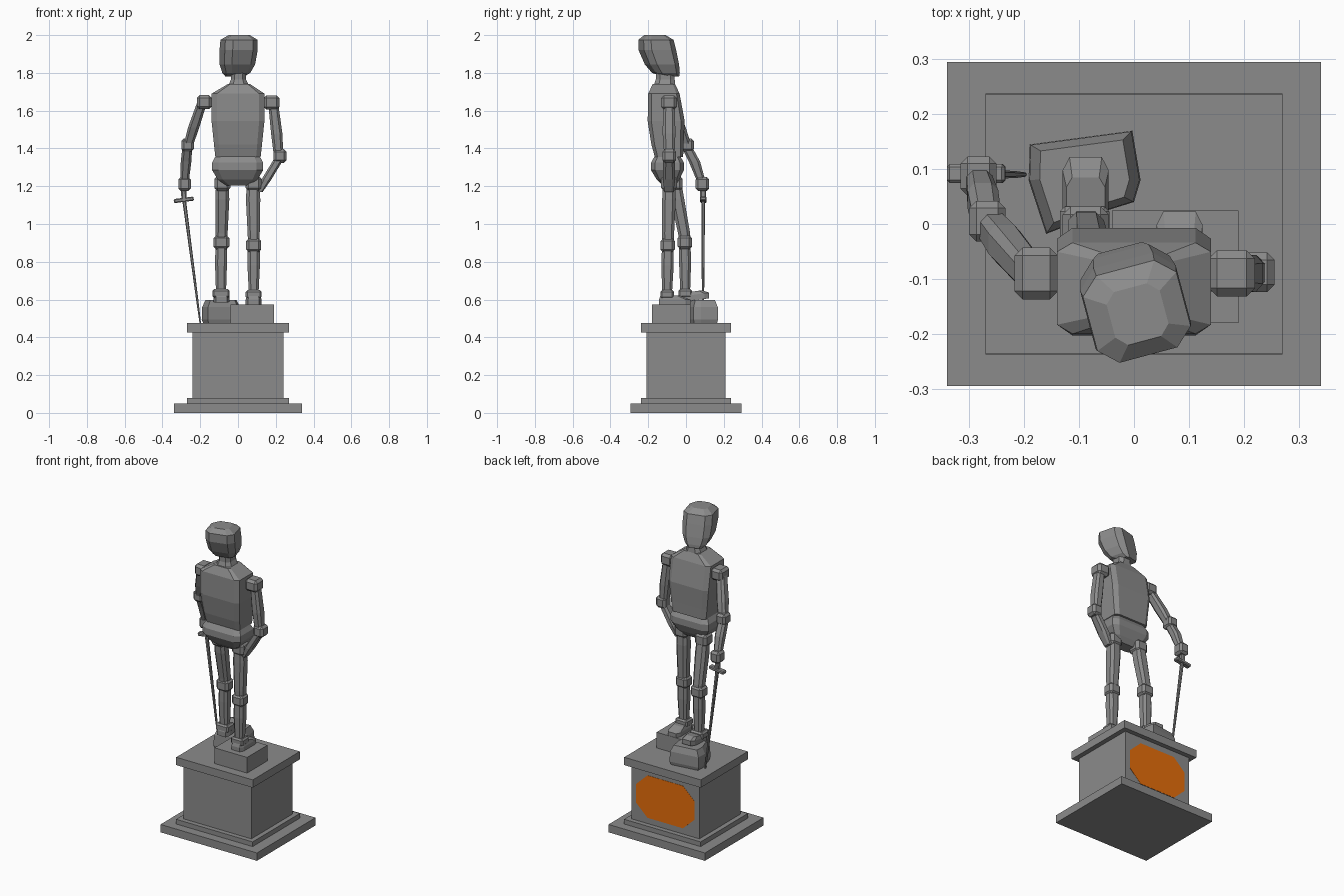
import bpy, bmesh
from math import radians
from mathutils import Matrix, Vector


def colour(name, rgb):
    mat = bpy.data.materials.new(name)
    mat.diffuse_color = (*rgb, 1)
    return mat


dark_grey = colour("dark_grey", (.26, .26, .26))
orange = colour("orange", (.8, .155, .003))


def finish(name, bm, mat=dark_grey):
    bmesh.ops.recalc_face_normals(bm, faces=bm.faces)
    me = bpy.data.meshes.new(name)
    bm.to_mesh(me)
    bm.free()
    me.materials.append(mat)
    ob = bpy.data.objects.new(name, me)
    bpy.context.collection.objects.link(ob)
    return ob


def skin(name, rings, mat=dark_grey):
    """Skin closed rings of equal point count and cap both ends."""
    bm = bmesh.new()
    vs = [[bm.verts.new(p) for p in r] for r in rings]
    n = len(vs[0])
    for a, b in zip(vs, vs[1:]):
        for i in range(n):
            bm.faces.new((a[i], a[(i + 1) % n], b[(i + 1) % n], b[i]))
    bm.faces.new(vs[0][::-1])
    bm.faces.new(vs[-1])
    return finish(name, bm, mat)


def octagon(hx, hy, c):
    cx, cy = hx * (1 - c), hy * (1 - c)
    return [(hx, -cy), (hx, cy), (cx, hy), (-cx, hy),
            (-hx, cy), (-hx, -cy), (-cx, -hy), (cx, -hy)]


def loft(name, rings, c=0.45, yaw=0, pivot=(0, 0, 0), lift=0):
    """Stack horizontal octagons given as (x, y, z, half_x, half_y)."""
    p = Vector(pivot)
    rot = Matrix.Rotation(radians(yaw), 3, 'Z')
    out = []
    for x, y, z, hx, hy in rings:
        ring = [Vector((x + a, y + b, z)) for a, b in octagon(hx, hy, c)]
        ring = [rot @ (v - p) + p for v in ring]
        out.append([v + Vector((0, 0, lift * (v.y - p.y))) for v in ring])
    return skin(name, out)


def box(name, x0, x1, y0, y1, z0, z1, bevel=0, tilt=0):
    bm = bmesh.new()
    bmesh.ops.create_cube(bm, size=1)
    bmesh.ops.scale(bm, vec=(x1 - x0, y1 - y0, z1 - z0), verts=bm.verts)
    if bevel:
        bmesh.ops.bevel(bm, geom=bm.edges[:], offset=bevel, segments=1, affect='EDGES')
    bmesh.ops.rotate(bm, matrix=Matrix.Rotation(tilt, 3, 'Y'), verts=bm.verts)
    bmesh.ops.translate(bm, vec=((x0 + x1) / 2, (y0 + y1) / 2, (z0 + z1) / 2), verts=bm.verts)
    return finish(name, bm)


def joint(name, x, y, z, hx, hy, hz):
    return box(name, x - hx, x + hx, y - hy, y + hy, z - hz, z + hz, min(hx, hy, hz) * 0.4)


# Stepped pedestal
for name, hx, hy, z0, z1 in (("base_slab", .34, .295, 0, .05), ("base_step", .27, .238, .05, .08),
                             ("pedestal_block", .24, .208, .08, .425),
                             ("pedestal_cap", .27, .237, .425, .475)):
    box(name, -hx, hx, -hy, hy, z0, z1)
box("foot_block", -.04, .19, -.18, .025, .475, .575)

# Coloured plaque on the +y face
outline = [(.205, -.06), (.205, .06), (.125, .135), (-.125, .135),
           (-.205, .06), (-.205, -.06), (-.125, -.135), (.125, -.135)]
skin("plaque", [[(x, y, .252 + z) for x, z in outline] for y in (.2, .2095)], orange)

# Angular rock under the forward foot
rock = [(-.19, .145), (-.003, .17), (.012, .08), (0, .04), (-.045, .026), (-.16, -.018), (-.192, .08)]
skin("rock", [[(-.09 + (x + .09) * s, .085 + (y - .085) * s, z) for x, y in rock]
              for s, z in ((.93, .475), (1, .495), (.98, .56), (.8, .598))])

# Torso, pelvis, neck, head
loft("torso", [(0, -.09, 1.355, .12, .075), (0, -.098, 1.42, .127, .085), (0, -.105, 1.545, .14, .098),
               (0, -.117, 1.69, .14, .083), (.005, -.117, 1.74, .06, .06)], c=.2)
loft("pelvis", [(-.002, -.09, 1.205, .06, .035), (-.002, -.095, 1.235, .105, .06),
                (-.002, -.098, 1.285, .135, .087), (-.002, -.098, 1.325, .135, .087),
                (-.002, -.098, 1.362, .115, .066)], c=.25)
loft("neck", [(.003, -.115, 1.72, .06, .06), (.003, -.11, 1.765, .04, .05), (.003, -.11, 1.83, .04, .05)])
loft("head", [(0, -.075, 1.78, .045, .035), (0, -.105, 1.8, .066, .065), (0, -.127, 1.845, .084, .08),
              (0, -.152, 1.92, .09, .088), (0, -.16, 1.975, .088, .082), (0, -.165, 2.0, .05, .05)],
     c=.38, yaw=15, pivot=(0, -.14, 0))

# Standing leg on the block (+x)
joint("hip_right", .082, -.09, 1.215, .042, .042, .04)
loft("thigh_right", [(.083, -.095, .9, .03, .03), (.083, -.095, .95, .032, .032),
                     (.08, -.09, 1.13, .038, .036), (.08, -.09, 1.22, .033, .033)])
joint("knee_right", .083, -.097, .887, .04, .038, .037)
loft("shin_right", [(.083, -.1, .62, .025, .025), (.083, -.098, .78, .033, .033), (.083, -.097, .88, .032, .03)])
joint("ankle_right", .083, -.1, .628, .042, .036, .022)
loft("foot_right", [(.083, -.06, .575, .042, .083), (.083, -.06, .6, .042, .083),
                    (.083, -.085, .622, .035, .05)], c=.3)

# Forward leg on the rock (-x)
joint("hip_left", -.083, -.06, 1.215, .042, .042, .04)
loft("thigh_left", [(-.088, -.006, .91, .03, .03), (-.087, -.01, .95, .032, .032),
                    (-.083, -.045, 1.13, .037, .036), (-.083, -.058, 1.22, .033, .033)])
joint("knee_left", -.088, -.006, .903, .042, .038, .037)
loft("shin_left", [(-.09, -.004, .62, .026, .025), (-.09, -.005, .8, .032, .032), (-.088, -.006, .89, .03, .03)])
joint("ankle_left", -.09, -.004, .632, .045, .036, .023)
loft("foot_left", [(-.088, .04, .595, .042, .082), (-.088, .04, .625, .042, .082),
                   (-.088, .025, .643, .035, .06)], c=.3, pivot=(-.088, .04, 0), lift=.14)

# Arm with its hand on the hip (+x)
joint("shoulder_right", .178, -.09, 1.643, .042, .042, .038)
loft("upper_arm_right", [(.215, -.088, 1.36, .025, .027), (.205, -.09, 1.48, .03, .034),
                         (.185, -.09, 1.65, .026, .03)])
joint("elbow_right", .222, -.088, 1.36, .034, .036, .036)
loft("forearm_right", [(.117, -.09, 1.17, .014, .024), (.15, -.09, 1.235, .026, .033),
                       (.22, -.09, 1.35, .026, .03)])

# Arm reaching forward to the sword (-x)
joint("shoulder_left", -.178, -.09, 1.645, .04, .047, .037)
loft("upper_arm_left", [(-.265, .003, 1.41, .025, .027), (-.235, -.035, 1.51, .03, .034),
                        (-.188, -.09, 1.65, .026, .03)])
joint("elbow_left", -.267, .005, 1.418, .033, .037, .034)
loft("forearm_left", [(-.283, .083, 1.22, .022, .022), (-.275, .045, 1.33, .028, .03),
                      (-.268, .003, 1.41, .026, .028)])
joint("hand_left", -.283, .087, 1.212, .033, .036, .037)

# Sword resting its tip on the pedestal
tilt = radians(-7.4)
loft("sword_grip", [(-.285, .091, 1.12, .014, .016), (-.289, .091, 1.2, .014, .016)])
box("sword_guard", -.34, -.234, .075, .109, 1.117, 1.139, .005, tilt)
loft("sword_blade", [(-.2, .09, .475, .004, .004), (-.216, .09, .6, .006, .006),
                     (-.285, .091, 1.125, .01, .01)], c=.5)
